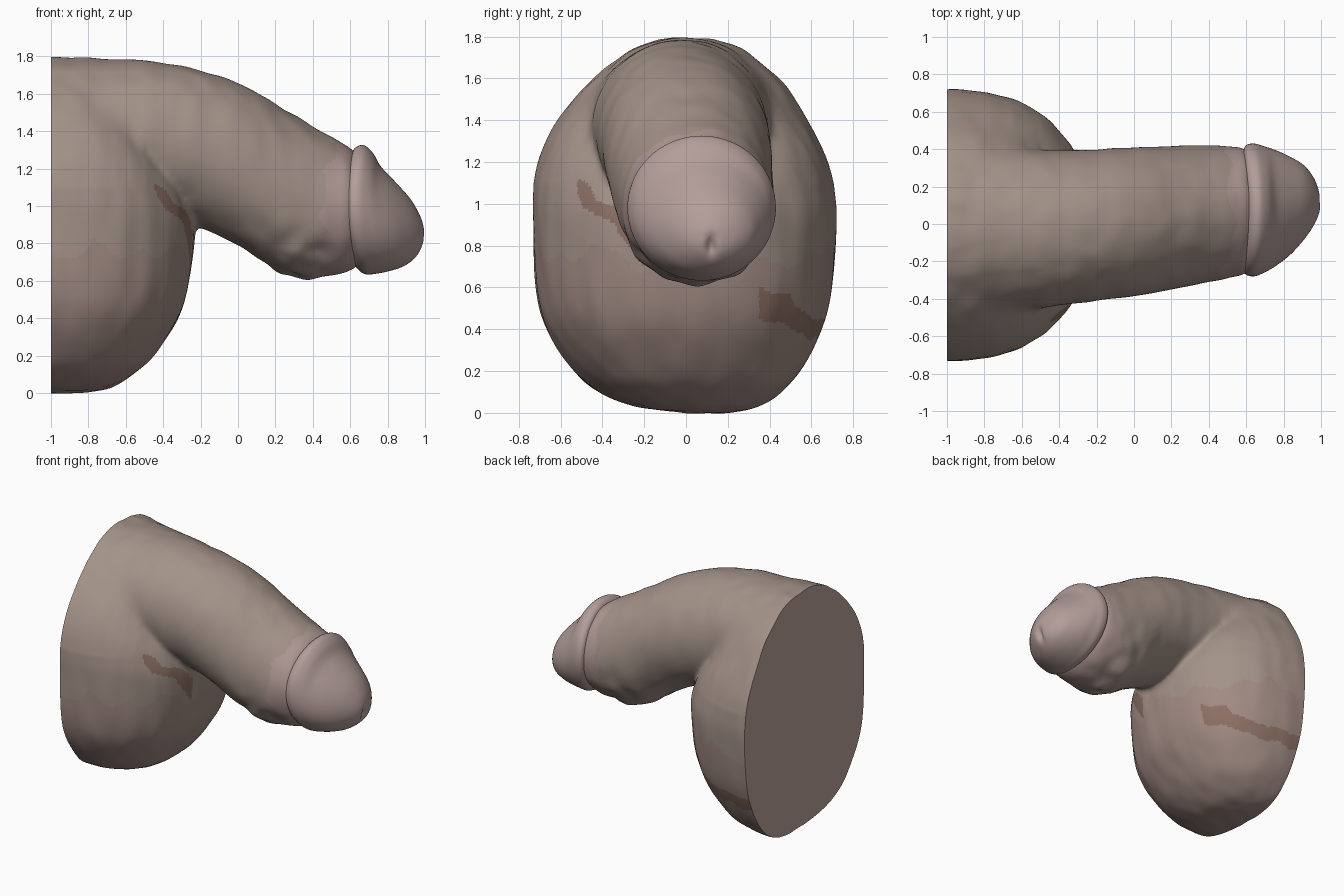
import bpy, bmesh, math
from mathutils import Vector, noise

if "Cube" in bpy.data.objects:
    bpy.data.objects.remove(bpy.data.objects["Cube"])


def material(name, rgb):
    m = bpy.data.materials.new(name)
    m.diffuse_color = (*rgb, 1)
    m.use_nodes = True
    m.node_tree.nodes["Principled BSDF"].inputs["Base Color"].default_value = m.diffuse_color
    return m


SKIN = material("skin", (0.37, 0.29, 0.25))
LOWER = material("lower_skin", (0.36, 0.26, 0.23))
PATCH = material("brown_patch", (0.27, 0.165, 0.13))
PINK = material("pink_skin", (0.43, 0.315, 0.295))
HEAD = material("head_skin", (0.45, 0.34, 0.32))
CUT = material("cut_face", (0.50, 0.37, 0.33))


def smooth_rows(rows, steps):
    """Catmull-Rom interpolation of rows of numbers."""
    out = []
    n = len(rows)
    for i in range(n - 1):
        a, b, c, d = rows[max(i - 1, 0)], rows[i], rows[i + 1], rows[min(i + 2, n - 1)]
        for s in range(steps):
            t = s / steps
            out.append([0.5 * (2 * q + (r - p) * t + (2 * p - 5 * q + 4 * r - w) * t * t
                               + (3 * q - p - 3 * r + w) * t ** 3)
                        for p, q, r, w in zip(a, b, c, d)])
    out.append(list(rows[-1]))
    return out


def loft(name, rings):
    bm = bmesh.new()
    loops = [[bm.verts.new(p) for p in ring] for ring in rings]
    k = len(loops[0])
    for a, b in zip(loops, loops[1:]):
        for i in range(k):
            bm.faces.new((a[i], a[(i + 1) % k], b[(i + 1) % k], b[i]))
    bm.faces.new(loops[0])
    bm.faces.new(loops[-1])
    bmesh.ops.recalc_face_normals(bm, faces=bm.faces)
    me = bpy.data.meshes.new(name)
    bm.to_mesh(me)
    bm.free()
    ob = bpy.data.objects.new(name, me)
    bpy.context.collection.objects.link(ob)
    return ob


def tube(name, rows, bow=0.0, k=72):
    """Rows: top x, top z, bottom x, bottom z, y min, y max."""
    rings = []
    for tx, tz, bx, bz, y0, y1 in smooth_rows(rows, 6):
        ring = []
        for i in range(k):
            c, s = math.cos(math.tau * i / k), math.sin(math.tau * i / k)
            ring.append(((tx + bx) / 2 + c * (tx - bx) / 2 - bow * s * s * (y1 - y0),
                         (y0 + y1) / 2 + s * (y1 - y0) / 2,
                         (tz + bz) / 2 + c * (tz - bz) / 2))
        rings.append(ring)
    return loft(name, rings)


# Rounded sac: horizontal slices (z, front x, y min, y max)
slices = [(0.0, -0.82, 0.0, 0.22), (0.03, -0.68, -0.24, 0.35), (0.1, -0.56, -0.42, 0.46),
          (0.2, -0.45, -0.54, 0.55), (0.4, -0.32, -0.67, 0.65), (0.6, -0.26, -0.72, 0.70),
          (0.9, -0.23, -0.73, 0.72), (1.05, -0.26, -0.73, 0.71), (1.2, -0.33, -0.71, 0.68),
          (1.4, -0.46, -0.62, 0.58), (1.6, -0.62, -0.45, 0.45), (1.75, -0.80, -0.22, 0.25),
          (1.79, -0.9, -0.08, 0.12)]
rings = []
for z, xf, y0, y1 in smooth_rows(slices, 5):
    ring = []
    for i in range(49):
        a = -math.pi / 2 + math.pi * i / 48
        c, s = max(math.cos(a), 0), math.sin(a)
        ring.append((-1 + (xf + 1) * c ** 0.86,
                     (y0 + y1) / 2 + (y1 - y0) / 2 * math.copysign(abs(s) ** 0.86, s), z))
    # lower slices narrow again towards the back
    w = 1 - 0.35 * max(0, 1 - z / 0.5)
    ring += [(-1.2, y1 * w, z), (-1.2, y0 * w, z)]
    rings.append(ring)
body = loft("body", rings)

# Shaft, drooping forward
shaft = tube("shaft", [
    (-1.15, 1.80, -1.15, 1.00, -0.50, 0.46), (-0.75, 1.79, -0.90, 0.95, -0.47, 0.45),
    (-0.40, 1.765, -0.60, 0.95, -0.45, 0.40), (-0.10, 1.695, -0.25, 0.90, -0.41, 0.40),
    (0.10, 1.605, 0.00, 0.79, -0.385, 0.41), (0.30, 1.485, 0.20, 0.655, -0.345, 0.42),
    (0.45, 1.395, 0.35, 0.615, -0.315, 0.42), (0.55, 1.34, 0.50, 0.63, -0.29, 0.415),
    (0.61, 1.305, 0.60, 0.655, -0.268, 0.40), (0.68, 1.22, 0.68, 0.72, -0.20, 0.34)], 0.03)

# Fuse sac and shaft into one skin
with bpy.context.temp_override(active_object=body, object=body,
                               selected_objects=[body, shaft],
                               selected_editable_objects=[body, shaft]):
    bpy.ops.object.join()
body.name = "body_and_shaft"
rem = body.modifiers.new("fuse", 'REMESH')
rem.mode = 'VOXEL'
rem.voxel_size = 0.017
sm = body.modifiers.new("soften", 'SMOOTH')
sm.factor, sm.iterations = 0.5, 8
fused = bpy.data.meshes.new_from_object(body.evaluated_get(bpy.context.evaluated_depsgraph_get()))
body.modifiers.clear()
body.data = fused
fused.materials.clear()
for m in (SKIN, LOWER, PATCH, PINK, CUT):
    fused.materials.append(m)

bm = bmesh.new()
bm.from_mesh(fused)
# Blend the crease away near the top of the root
for lim in (-0.50, -0.58, -0.66):
    root = [v for v in bm.verts if -1.1 < v.co.x < lim and 1.1 < v.co.z < 1.72]
    for _ in range(22):
        bmesh.ops.smooth_vert(bm, verts=root, factor=0.5,
                              use_axis_x=True, use_axis_y=True, use_axis_z=True)
bm.normal_update()
# Skin wrinkles and lumps on the underside
moves = []
for v in bm.verts:
    x, y, z = v.co
    d = 0.006 * noise.noise(Vector((x * 9, y * 9, z * 3)))
    fade = math.exp(-((x - 0.32) / 0.2) ** 2) * min(1, max(0, (1.05 - z) / 0.3))
    d += 0.022 * fade * noise.noise(Vector((x * 8, y * 8, z * 8)))
    moves.append((v, v.normal * d))
for v, m in moves:
    v.co += m
# Flat back cut
cut = bmesh.ops.bisect_plane(bm, geom=bm.verts[:] + bm.edges[:] + bm.faces[:],
                             plane_co=(-1, 0, 0), plane_no=(-1, 0, 0), clear_outer=True)
edges = [e for e in cut["geom_cut"] if isinstance(e, bmesh.types.BMEdge)]
bmesh.ops.contextual_create(bm, geom=edges)
bmesh.ops.recalc_face_normals(bm, faces=bm.faces)
# Colour zones
for f in bm.faces:
    x, y, z = f.calc_center_median()
    n = 0.07 * noise.noise(Vector((x * 7, y * 7, z * 7)))
    f.smooth = len(f.verts) < 10
    f.material_index = 0
    on_sac = x < -0.2 and z < 1.15
    if on_sac and z + 2 * n < 0.75:
        f.material_index = 1
    if on_sac and ((y > 0.35 and abs(z - 0.72 + 0.5 * y + n) < 0.07)
                   or (-0.52 < y < -0.2 and abs(z - 0.64 + 0.85 * y + n) < 0.05)):
        f.material_index = 2
    if x + n > 0.46 - 0.15 * (1 - z):
        f.material_index = 3
    if len(f.verts) >= 10:
        f.material_index = 4
bm.to_mesh(fused)
bm.free()

# Rounded head with ridge
head = tube("head", [
    (0.60, 1.24, 0.60, 0.73, -0.20, 0.34), (0.62, 1.305, 0.635, 0.668, -0.265, 0.415),
    (0.67, 1.325, 0.68, 0.635, -0.28, 0.43), (0.72, 1.285, 0.74, 0.638, -0.26, 0.415),
    (0.765, 1.21, 0.81, 0.652, -0.225, 0.395), (0.84, 1.13, 0.88, 0.675, -0.165, 0.36),
    (0.92, 1.04, 0.935, 0.71, -0.085, 0.315), (0.97, 0.955, 0.975, 0.755, -0.01, 0.25),
    (0.993, 0.89, 0.994, 0.80, 0.05, 0.18), (1.0, 0.846, 1.0, 0.842, 0.108, 0.112)], 0.05)
for v in head.data.vertices:
    if v.co.x > 0.85:  # small notch at the tip
        v.co.x -= 0.03 * math.exp(-((v.co.y - 0.12) / 0.025) ** 2 - ((v.co.z - 0.80) / 0.05) ** 2)
for p in head.data.polygons:
    p.use_smooth = True
head.data.materials.append(HEAD)
